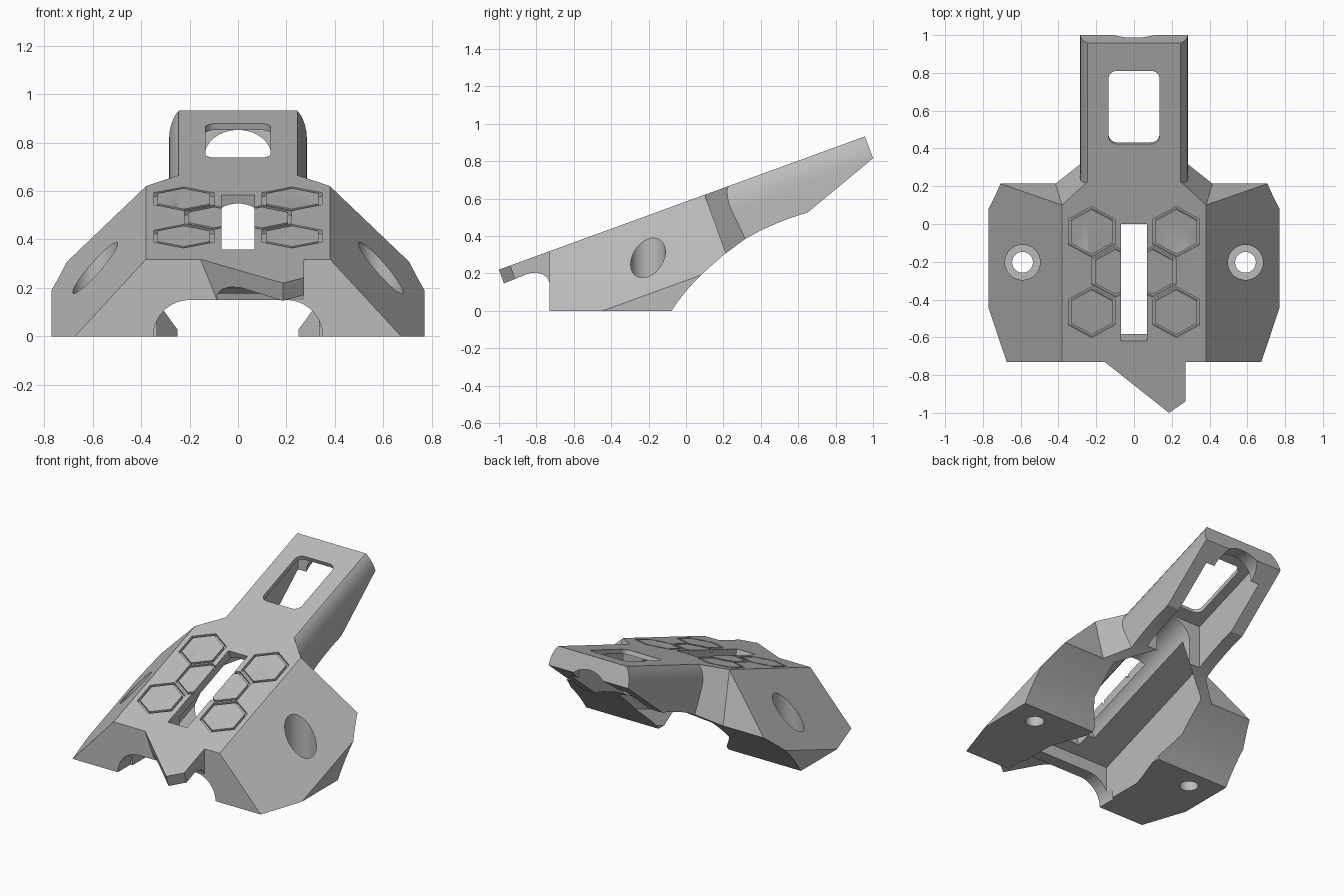
import bpy, bmesh, math
from math import sin, cos, pi, radians

if "Cube" in bpy.data.objects:
    bpy.data.objects.remove(bpy.data.objects["Cube"], do_unlink=True)

TILT = radians(20)


def top(y):
    """Height of the sloping deck at y."""
    return 0.584 + math.tan(TILT) * y


def solid(name, ring_a, ring_b):
    """Closed solid between two matching rings of points."""
    bm = bmesh.new()
    a = [bm.verts.new(p) for p in ring_a]
    b = [bm.verts.new(p) for p in ring_b]
    bm.faces.new(a)
    bm.faces.new(b)
    for i in range(len(a)):
        j = (i + 1) % len(a)
        bm.faces.new((a[i], a[j], b[j], b[i]))
    bmesh.ops.recalc_face_normals(bm, faces=bm.faces)
    mesh = bpy.data.meshes.new(name)
    bm.to_mesh(mesh)
    bm.free()
    ob = bpy.data.objects.new(name, mesh)
    bpy.context.collection.objects.link(ob)
    return ob


def mirrored(half):
    """Complete a half outline across x = 0."""
    return half + [(-x, v) for x, v in reversed(half) if x > 0]


def side_prism(name, pts, x0, x1):
    return solid(name, [(x0, y, z) for y, z in pts], [(x1, y, z) for y, z in pts])


def front_prism(name, pts, y0, y1):
    return solid(name, [(x, y0, z) for x, z in pts], [(x, y1, z) for x, z in pts])


def slope_prism(name, pts, y0, y1):
    """Section given as (x, offset from deck), swept along the slope."""
    return solid(name, [(x, y0, top(y0) + o) for x, o in pts],
                 [(x, y1, top(y1) + o) for x, o in pts])


def deck_prism(name, pts, up, down, flare=0):
    """Plan outline on the deck, extruded square to it, widening downwards."""
    def ring(d):
        return [(x - flare * d * math.copysign(1, x), y - sin(TILT) * d,
                 top(y) + cos(TILT) * d) for x, y in pts]
    return solid(name, ring(up), ring(-down))


def combine(target, other, operation):
    mod = target.modifiers.new("combine", 'BOOLEAN')
    mod.operation = operation
    mod.solver = 'EXACT'
    mod.object = other
    bpy.context.view_layer.objects.active = target
    bpy.ops.object.modifier_apply(modifier=mod.name)
    bpy.data.objects.remove(other, do_unlink=True)


def cut(target, other):
    combine(target, other, 'DIFFERENCE')


# Wide saddle with sloping wings
section = mirrored([(0.38, 0), (0.77, -0.422), (0.77, -1.3)])
body = slope_prism("mount_body", section, -0.95, 0.7)
plan = mirrored([(0.9, -1.6), (0.9, 0.1), (0.382, 0.1), (0.245, 0.225)])
combine(body, deck_prism("plan", plan, 0.3, 1.5, 0.1), 'INTERSECT')

# Long neck with rounded shoulders
neck_section = mirrored([(0.245, 0), (0.262, -0.025), (0.275, -0.06),
                         (0.283, -0.1), (0.285, -0.14), (0.285, -0.7)])
combine(body, slope_prism("neck", neck_section, -0.2, 1.2), 'UNION')

# Side silhouette
profile = [(-0.73, 0), (-0.077, 0), (-0.043, 0.05), (0, 0.105), (0.045, 0.155),
           (0.09, 0.2), (0.145, 0.25), (0.2, 0.297), (0.31, 0.38), (0.4, 0.43),
           (0.48, 0.465), (0.56, 0.497), (0.65, 0.525), (1, 0.815),
           (0.9, 1.09), (-0.73, 0.6)]
combine(body, side_prism("silhouette", profile, -1, 1), 'INTERSECT')

# Hollow below the deck: flat ceiling, undercut feet, tapered back end
cavity = mirrored([(0.335, -0.12), (0.335, -0.45), (0.25, -0.535), (0.25, -1)])
cut(body, slope_prism("cavity", cavity, -0.65, 0.06))
cavity_end = mirrored([(0.335, -0.15), (0.335, 0.1), (0.1, 0.28)])
cut(body, deck_prism("cavity_end", cavity_end, -0.1128, 0.42))

# Round-topped passage leading into the open channel under the neck
passage = [(0.125, -0.8)] + [(0.125 * cos(a * pi / 20), -0.165 + 0.125 * sin(a * pi / 20))
                             for a in range(11)]
cut(body, slope_prism("passage", mirrored(passage), -0.5, 0.5))
channel = mirrored([(0.2, -0.03), (0.2, -0.7)])
cut(body, slope_prism("neck_channel", channel, 0.36, 0.9))

# Arch through the front wall
arch = [(0.35, -0.1)] + [(0.2 + 0.15 * cos(a * pi / 20), 0.15 * sin(a * pi / 20))
                         for a in range(11)]
cut(body, front_prism("front_arch", mirrored(arch), -0.8, -0.6))

# Round notch through the neck end
notch = [(0.14 * cos(a * pi / 16), 0.74 + 0.113 * sin(a * pi / 16)) for a in range(32)]
cut(body, front_prism("end_notch", notch, 0.8, 1.1))

# Pointed tongue on the front edge
tongue_side = [(-0.7, top(-0.7)), (-1.1, top(-1.1)), (-1.07, top(-1.1) - 0.076),
               (-0.84, 0.2), (-0.8, 0.204), (-0.765, 0.195), (-0.74, 0.175),
               (-0.73, 0.15), (-0.7, 0.15)]
tongue = side_prism("tongue", tongue_side, -0.3, 0.4)
tongue_plan = [(-0.2, -0.69), (-0.155, -0.73), (0.185, -1), (0.272, -0.94),
               (0.272, -0.6), (-0.2, -0.6)]
combine(tongue, deck_prism("tongue_plan", tongue_plan, 0.1, 0.4), 'INTERSECT')
combine(body, tongue, 'UNION')

# Central slot and rounded neck window
cut(body, deck_prism("slot", [(-0.068, -0.62), (0.068, -0.62), (0.068, 0), (-0.068, 0)],
                     0.1, 0.22))
window = []
for k, (sx, sy) in enumerate([(1, 1), (-1, 1), (-1, -1), (1, -1)]):
    for i in range(7):
        a = (k + i / 6) * pi / 2
        window.append((sx * 0.09 + 0.045 * cos(a), 0.617 + sy * 0.152 + 0.042 * sin(a)))
cut(body, deck_prism("window", window, 0.1, 0.1))


# Hexagonal grooves on the deck
def hexagon(cx, cy, r):
    return [(cx + r * cos(pi / 6 + k * pi / 3),
             cy + cos(TILT) * r * sin(pi / 6 + k * pi / 3)) for k in range(6)]


for side in (-1, 1):
    for cx, cy in ((0.224, -0.042), (0.224, -0.467), (0.098, -0.254)):
        groove = deck_prism("groove", hexagon(side * cx, cy, 0.143), 0.05, 0.018)
        cut(groove, deck_prism("pad", hexagon(side * cx, cy, 0.126), 0.1, 0.1))
        cut(body, groove)

# Stepped bolt holes in both wings
for side in (-1, 1):
    for radius, floor in ((0.093, 0.1), (0.055, -0.1)):
        def circle(z):
            return [(side * 0.59 + radius * cos(k * pi / 20),
                     -0.203 + radius * sin(k * pi / 20), z) for k in range(40)]
        cut(body, solid("bolt_hole", circle(floor), circle(0.8)))

# Plain grey finish
grey = bpy.data.materials.new("plain grey")
grey.use_nodes = True
colour = (0.5, 0.5, 0.5, 1)
grey.diffuse_color = colour
grey.node_tree.nodes["Principled BSDF"].inputs["Base Color"].default_value = colour
body.data.materials.clear()
body.data.materials.append(grey)
for face in body.data.polygons:
    face.material_index = 0

bpy.ops.object.select_all(action='DESELECT')
body.select_set(True)
bpy.context.view_layer.objects.active = body
bpy.ops.object.shade_smooth_by_angle(angle=radians(20))
